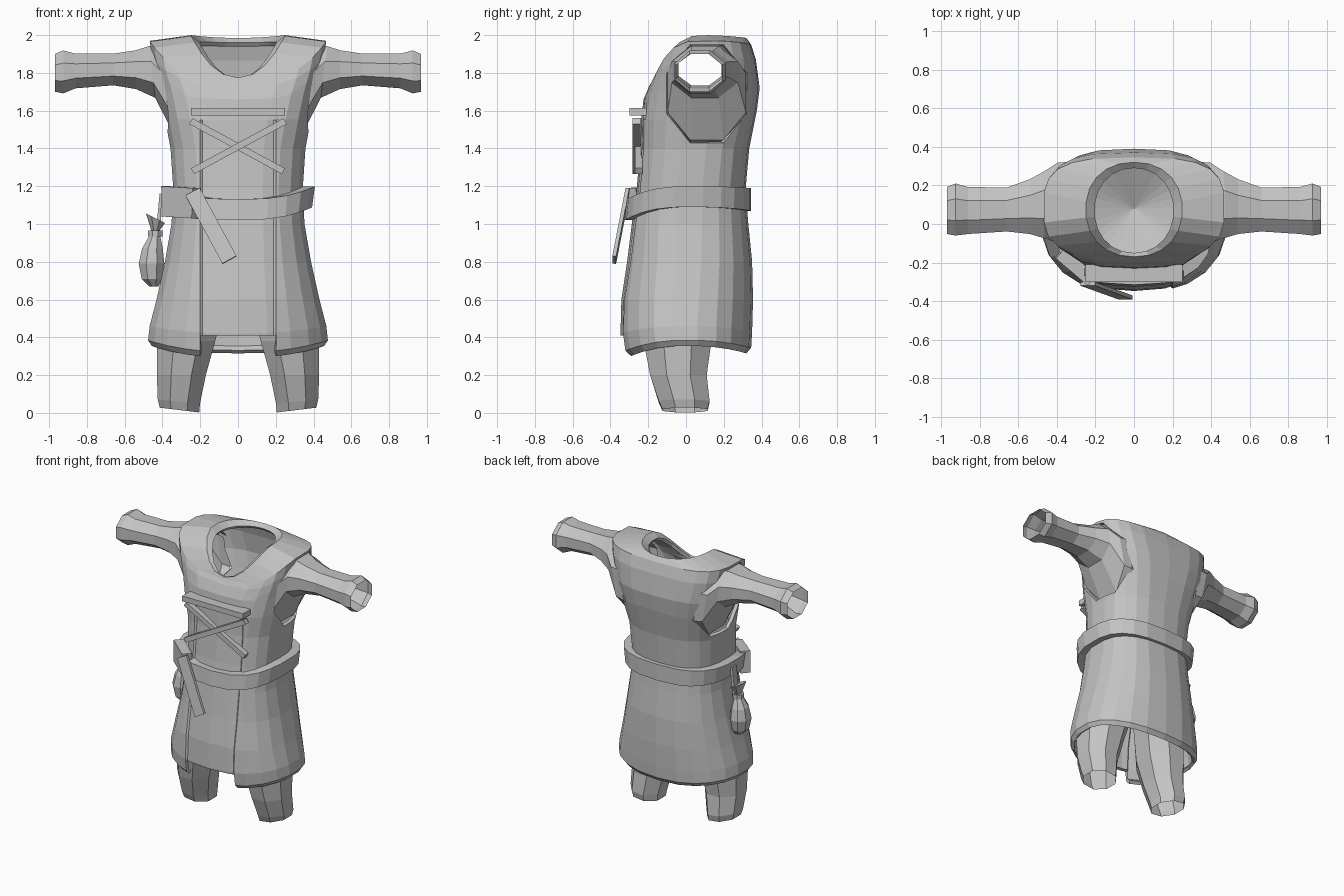
import bpy, bmesh, math
from mathutils import Vector, Matrix

if "Cube" in bpy.data.objects:
    bpy.data.objects.remove(bpy.data.objects["Cube"])

cloth = bpy.data.materials.new("plain grey cloth")
cloth.use_nodes = True
GREY = (0.55, 0.55, 0.55, 1)
cloth.diffuse_color = GREY
cloth.node_tree.nodes["Principled BSDF"].inputs["Base Color"].default_value = GREY


def finish(name, bm, mirror=False, thick=0):
    mesh = bpy.data.meshes.new(name)
    bm.to_mesh(mesh)
    bm.free()
    mesh.materials.append(cloth)
    obj = bpy.data.objects.new(name, mesh)
    bpy.context.collection.objects.link(obj)
    if mirror:
        m = obj.modifiers.new("mirror", "MIRROR")
        m.use_mirror_merge = False
    if thick:
        s = obj.modifiers.new("thickness", "SOLIDIFY")
        s.thickness = thick
        s.offset = -1
    return obj


def loft(rings, closed=False, caps=False):
    """Skin a list of point rings with quads."""
    bm = bmesh.new()
    rows = [[bm.verts.new(p) for p in ring] for ring in rings]
    pairs = list(zip(rows, rows[1:]))
    if closed:
        pairs.append((rows[-1], rows[0]))
    for a, b in pairs:
        for j in range(len(a)):
            k = (j + 1) % len(a)
            bm.faces.new((a[j], a[k], b[k], b[j]))
    if caps:
        bm.faces.new(rows[0][::-1])
        bm.faces.new(rows[-1])
    return bm


def body_ring(w, yf, yb, zf, zs, zb, power=2.6, count=22):
    """Rounded-box outline whose height varies from front to side to back."""
    pts = []
    for i in range(count):
        a = 2 * math.pi * (i + 0.5) / count
        c, s = math.cos(a), math.sin(a)
        x = w * math.copysign(abs(c) ** (2 / power), c)
        t = math.copysign(abs(s) ** (2 / power), s)
        y = (yf + yb) / 2 + (yb - yf) / 2 * t
        z = zs + ((zb if t > 0 else zf) - zs) * s * s
        pts.append((x, y, z))
    return pts


def round_ring(axis, pos, cu, ru, cv, rv, tilt=0, count=8):
    """Octagon across the x or z axis, sheared along it by tilt."""
    pts = []
    for i in range(count):
        a = 2 * math.pi * (i + 0.5) / count
        u = ru * math.cos(a) * 1.08
        v = rv * math.sin(a) * 1.08
        if axis == "x":
            pts.append((pos + tilt * v, cu + u, cv + v))
        else:
            pts.append((cu + u, cv + v, pos + tilt * u))
    return pts


def cut(bm, co, no, keep):
    faces = [f for f in bm.faces if keep(f.calc_center_median())]
    geom = faces + list({e for f in faces for e in f.edges}) + list({v for f in faces for v in f.verts})
    bmesh.ops.bisect_plane(bm, geom=geom, plane_co=co, plane_no=no, dist=0.0005)


def remove(bm, test):
    dead = [f for f in bm.faces if test(f.calc_center_median())]
    bmesh.ops.delete(bm, geom=dead, context="FACES")


def strap(name, p, q, width, thick, out=(0, -1, 0)):
    """Flat band between two points, facing the out direction."""
    p, q = Vector(p), Vector(q)
    d = (q - p).normalized()
    side = d.cross(Vector(out)).normalized()
    mat = Matrix((side * width, side.cross(d) * thick, d * (q - p).length)).transposed().to_4x4()
    bm = bmesh.new()
    bmesh.ops.create_cube(bm, size=1, matrix=Matrix.Translation((p + q) / 2) @ mat)
    bmesh.ops.recalc_face_normals(bm, faces=bm.faces)
    return finish(name, bm)


# Tunic: turned hem to neckline
tunic = loft([body_ring(*r) for r in (
    (.46, -.315, .32, .29, .355, .315, 2.3),
    (.48, -.345, .345, .32, .385, .345, 2.3),
    (.472, -.36, .35, .42, .46, .43, 2.3),
    (.435, -.355, .355, .6, .6, .6, 2.35),
    (.39, -.325, .35, .8, .8, .8, 2.45),
    (.355, -.3, .33, 1, 1, 1),
    (.345, -.275, .315, 1.18, 1.18, 1.18),
    (.36, -.255, .335, 1.4, 1.4, 1.4),
    (.39, -.25, .375, 1.55, 1.56, 1.6, 2.8),
    (.42, -.225, .39, 1.66, 1.72, 1.72, 3),
    (.455, -.195, .37, 1.73, 1.88, 1.87, 3.2),
    (.47, -.175, .345, 1.76, 1.97, 1.95, 3.2),
    (.25, -.17, .32, 1.775, 2.0, 1.985, 2.2),
    (.205, -.15, .29, 1.77, 1.965, 1.96, 2.1))])

# Recessed front panel and the notch in the hem
front = lambda c: c.y < -.1 and c.z < 1.58
for x in (-.2, -.188, .188, .2):
    cut(tunic, (x, 0, 0), (1, 0, 0), front)
cut(tunic, (0, 0, .41), (0, 0, 1), lambda c: c.y < -.1 and c.z < .7 and abs(c.x) < .2)
remove(tunic, lambda c: c.y < -.1 and c.z < .41 and abs(c.x) < .195)
for v in tunic.verts:
    if front(v.co) and abs(v.co.x) < .19:
        v.co.y += .013

# Eight-sided armholes
HOLE = Vector((0, .11, 1.69))
planes = []
for i in range(8):
    a = math.pi * i / 4
    n = Vector((0, math.cos(a) / .212, math.sin(a) / .26)).normalized()
    planes.append((n, math.hypot(.212 * n.y, .26 * n.z)))
for side in (-1, 1):
    near = lambda c: c.x * side > .24 and 1.3 < c.z < 1.97
    for n, d in planes:
        cut(tunic, HOLE + n * d, n, near)
    remove(tunic, lambda c: near(c) and all((c - HOLE).dot(n) < d for n, d in planes))
finish("tunic", tunic, thick=.025)

# Sleeves flaring from the armholes to hollow cuffs
finish("sleeves", loft([round_ring("x", *r) for r in (
    (.3, .11, .214, 1.69, .262, .1),
    (.375, .11, .208, 1.695, .252, .2),
    (.455, .1, .175, 1.805, .137, .12),
    (.54, .09, .142, 1.817, .103),
    (.66, .075, .114, 1.818, .084),
    (.86, .07, .122, 1.81, .092),
    (.925, .075, .135, 1.805, .114),
    (.97, .07, .122, 1.8, .1))]), mirror=True)

# Open trouser legs
finish("trouser_legs", loft([round_ring("z", *r) for r in (
    (.015, .31, .105, -.005, .12, .12),
    (.06, .313, .112, -.01, .135, .1),
    (.2, .3, .13, -.04, .15),
    (.38, .275, .155, -.045, .18),
    (.6, .23, .165, -.01, .18),
    (.95, .16, .15, .02, .18))]), mirror=True)

# Lining closing the waist inside
finish("waist_lining", loft([body_ring(.33, -.23, .29, 1.18, 1.18, 1.18),
                             body_ring(.002, .079, .081, 1.08, 1.08, 1.08)]))

# Belt dipping towards the front
finish("belt", loft([body_ring(*r) for r in (
    (.34, -.275, .305, 1.02, 1.09, 1.07),
    (.395, -.325, .345, 1.02, 1.09, 1.07, 2.7),
    (.41, -.315, .345, 1.13, 1.2, 1.19, 2.7),
    (.335, -.26, .3, 1.13, 1.2, 1.19))], closed=True))

# Belt knot and hanging tail
strap("belt_knot", (-.385, -.15, 1.12), (-.22, -.29, 1.11), .16, .07, (-.65, -.76, 0))
strap("belt_tail", (-.24, -.31, 1.17), (-.045, -.38, .81), .085, .02)

# Chest strap and crossed laces
strap("chest_strap", (-.25, -.255, 1.595), (.25, -.255, 1.595), .04, .09)
for s, y in ((-1, -.25), (1, -.262)):
    strap("lace", (s * .25, y, 1.545), (-s * .24, y, 1.28), .035, .04)

# Pouch with gathered neck and flared top
finish("pouch", loft([round_ring("z", z, x, r, .01, r * 1.15, t) for z, x, r, t in (
    (.67, -.445, .025, 0), (.71, -.455, .055, 0), (.79, -.458, .068, 0),
    (.87, -.453, .055, 0), (.94, -.44, .028, 0), (.965, -.437, .022, 0),
    (1.03, -.437, .05, -.5))], caps=True))
finish("pouch_tie", loft([round_ring("z", z, -.438, .038, .01, .04) for z in (.935, .965)], caps=True))
strap("pouch_hanger", (-.405, .02, 1.16), (-.425, .02, .95), .05, .02, (-1, 0, 0))
